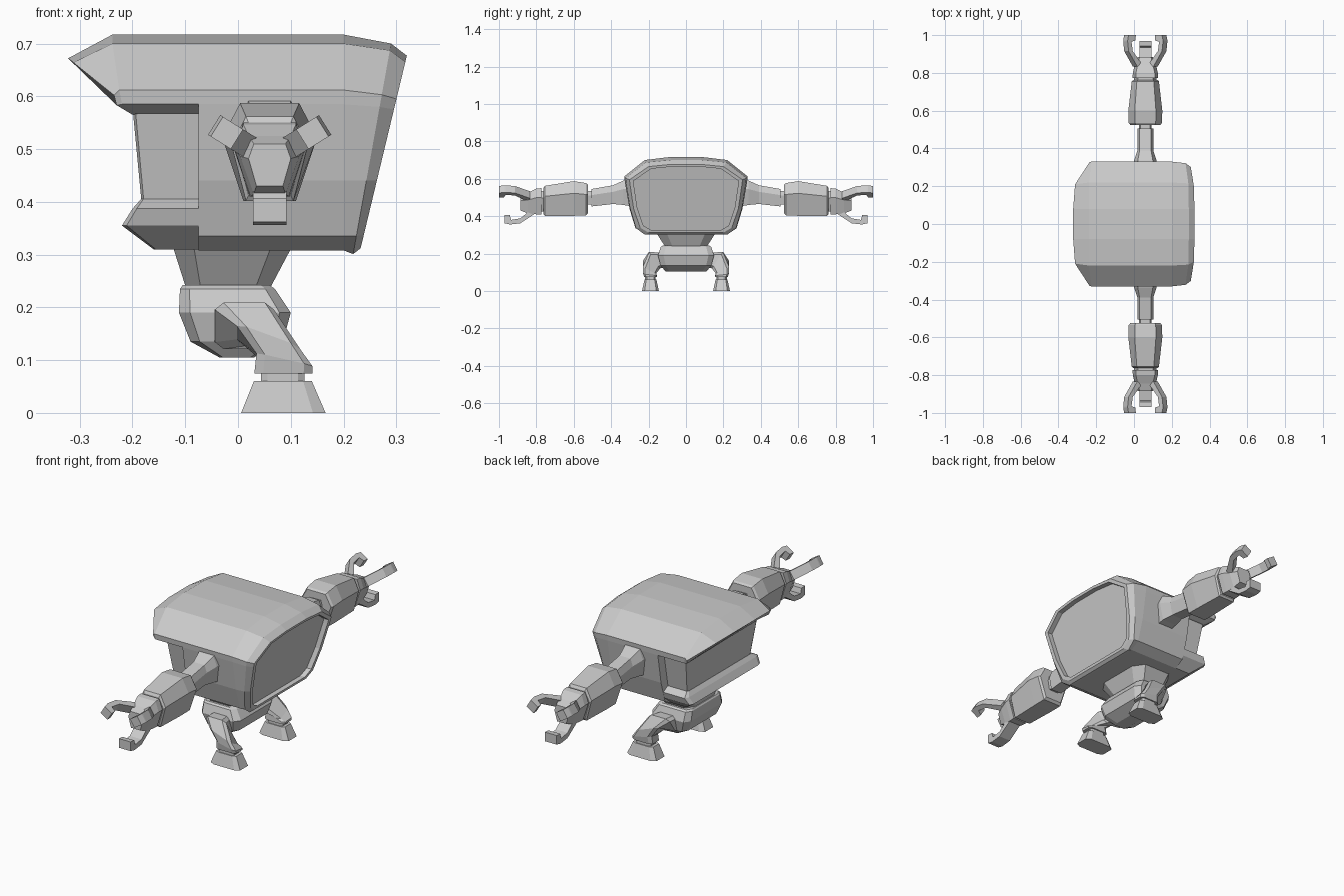
import bpy, bmesh, math
from mathutils import Vector as V


def loft(name, rings):
    """Skin a list of equal-length closed rings and cap both ends."""
    bm = bmesh.new()
    vs = [[bm.verts.new(p) for p in r] for r in rings]
    n = len(vs[0])
    for a, b in zip(vs, vs[1:]):
        for i in range(n):
            j = (i + 1) % n
            bm.faces.new((a[i], a[j], b[j], b[i]))
    bm.faces.new(vs[0])
    bm.faces.new(vs[-1])
    bmesh.ops.recalc_face_normals(bm, faces=bm.faces)
    me = bpy.data.meshes.new(name)
    bm.to_mesh(me)
    bm.free()
    ob = bpy.data.objects.new(name, me)
    bpy.context.collection.objects.link(ob)
    return ob


def sym(half):
    """Complete a half ring by mirroring it across y = 0."""
    return list(half) + [(x, -y, z) for x, y, z in reversed(half)]


def ring(c, u, v, k=0.3):
    """Chamfered rectangle with centre c and half axes u, v."""
    c, u, v = V(c), V(u), V(v)
    q = 1 - k
    return [c + u * a + v * b for a, b in
            ((q, 1), (1, q), (1, -q), (q, -1), (-q, -1), (-1, -q), (-1, q), (-q, 1))]


def slab(z, x0, x1, y, k=0.2, cy=0):
    """Horizontal chamfered ring spanning x0..x1, half width y."""
    return ring(((x0 + x1) / 2, cy, z), ((x1 - x0) / 2, 0, 0), (0, y, 0), k)


# Main body with sloping front rim and recessed front panel
side = [(.08, .717), (.22, .70), (.33, .612), (.327, .585), (.302, .44), (.27, .335), (.22, .308)]
edge = [(.08, .70), (.215, .687), (.322, .603), (.32, .58), (.298, .44), (.267, .335), (.22, .301)]
rim = [(.08, .677), (.2, .665), (.302, .595), (.30, .575), (.28, .44), (.245, .338), (.2, .312)]
panel = [(y * .93, .5 + (z - .5) * .93) for y, z in rim]


def slope(z, d=0):
    return .32 - (.677 - z) * .24 - d


loft("main_body", [
    sym([(-.075, y, z) for y, z in side]),
    sym([(.2, y, z) for y, z in side]),
    sym([(.29 - (.70 - z) * .18, y, z) for y, z in edge]),
    sym([(slope(z), y, z) for y, z in rim]),
    sym([(slope(z), y, z) for y, z in panel]),
    sym([(slope(z, .025), y, z) for y, z in panel])])

# Roof overhanging the back
roof = side[:4] + [(.285, .567)]
loft("roof_overhang", [
    sym([(-.07, y, z) for y, z in roof]),
    sym([(x, y, z) for x, (y, z) in zip((-.238, -.238, -.225, -.22, -.19), roof)]),
    sym([(-.322, .08, .672), (-.312, .21, .664), (-.235, .328, .602),
         (-.23, .32, .583), (-.2, .28, .565)])])

# Recessed rear wall and the ledge below it
loft("rear_wall", [slab(.39, -.182, 0, .245, .05), slab(.58, -.2, 0, .28, .05)])
loft("rear_ledge", [slab(.31, -.16, .0, .22, .05), slab(.355, -.22, .0, .275, .08),
                    slab(.387, -.2, .0, .285, .08), slab(.405, -.184, .0, .25, .05)])

# Waist and pelvis
loft("waist", [slab(.32, -.125, .105, .165, .35), slab(.235, -.098, .06, .11, .35)])
loft("pelvis", [slab(.242, -.105, .06, .125), slab(.235, -.11, .07, .135),
                slab(.19, -.112, .1, .15), slab(.135, -.09, .085, .135),
                slab(.105, -.035, .03, .11)])


def arm_ring(y, top, bot, wt, wm, wb, s):
    """Six-sided arm section, wider above than below."""
    mid = bot + (top - bot) * .65
    return [(.06 + x, s * y, z) for x, z in
            ((wt, top), (wm, mid), (wb, bot), (-wb, bot), (-wm, mid), (-wt, top))]


for s, tag in ((1, "left"), (-1, "right")):
    # Leg, ankle and foot
    loft(f"{tag}_leg", [
        ring((0, s * .11, .165), (.045, 0, 0), (0, 0, .038)),
        ring((.012, s * .168, .165), (.056, 0, 0), (0, s * .03, .044)),
        ring((.058, s * .193, .13), (.06, 0, -.022), (0, s * .036, .018)),
        ring((.088, s * .193, .098), (.053, 0, -.012), (0, s * .036, .004)),
        ring((.086, s * .19, .075), (.055, 0, 0), (0, s * .034, 0))])
    loft(f"{tag}_ankle", [slab(.08, .044, .126, .028, .3, s * .19),
                          slab(.055, .044, .126, .028, .3, s * .19)])
    loft(f"{tag}_foot", [slab(.06, .03, .14, .032, .3, s * .19),
                         slab(0, .006, .166, .045, .3, s * .19)])

    # Arm segments: y, top, bottom, half widths at top, middle, bottom
    parts = {
        "upper_arm": [(.28, .60, .45, .04, .06, .04), (.335, .59, .46, .04, .06, .04),
                      (.39, .565, .465, .03, .042, .03), (.505, .545, .452, .03, .042, .03)],
        "elbow": [(.49, .535, .462, .025, .033, .025), (.54, .535, .462, .025, .033, .025)],
        "forearm": [(.525, .57, .415, .05, .08, .045), (.535, .577, .403, .055, .088, .05),
                    (.60, .587, .402, .056, .09, .05), (.755, .562, .402, .045, .072, .045),
                    (.762, .55, .412, .04, .065, .04)],
        "wrist": [(.75, .535, .425, .04, .06, .033), (.785, .535, .425, .04, .06, .033)],
        "hand": [(.772, .55, .41, .05, .068, .038), (.80, .547, .41, .05, .066, .036),
                 (.845, .525, .415, .04, .056, .03), (.885, .51, .43, .03, .04, .025)]}
    for part, rows in parts.items():
        loft(f"{tag}_{part}", [arm_ring(*r, s) for r in rows])

    # Three hooked fingers: two above, one below
    for i, (deg, back, w) in enumerate(((148, 0, .022), (32, 0, .022), (270, .03, .032))):
        a = math.radians(deg)
        out, tan = V((math.cos(a), 0, math.sin(a))), V((-math.sin(a), 0, math.cos(a)))
        rows = []
        for y, r0, r1 in ((.835, .025, .065), (.915, .092, .118), (.965, .1, .124),
                          (.972, .075, .124), (1, .073, .118)):
            c = V((.06, s * (y - back), .48))
            rows.append([c + out * r + tan * t for r, t in
                         ((r0, -w), (r1, -w), (r1, w), (r0, w))])
        loft(f"{tag}_finger_{i + 1}", rows)
